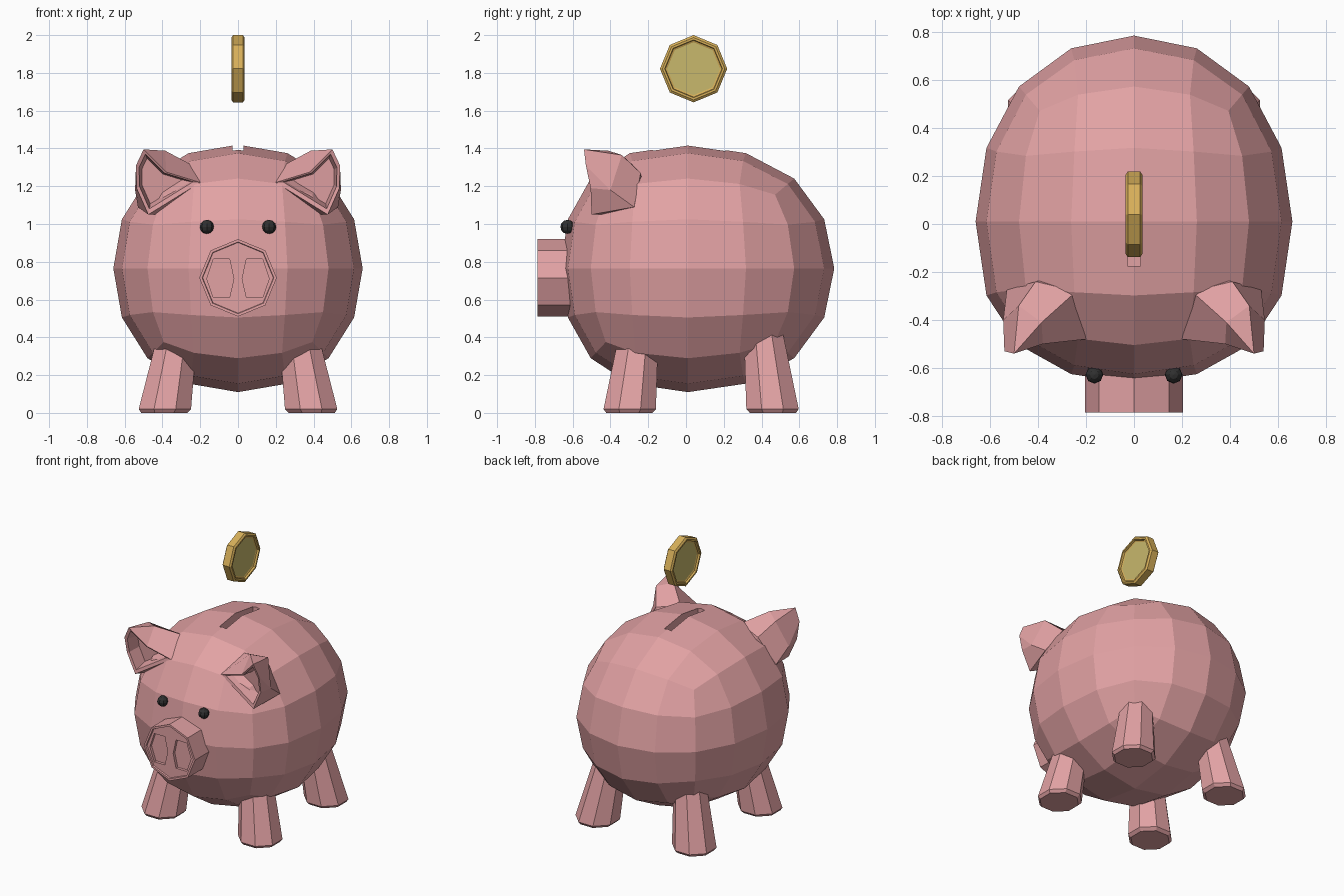
import bpy, bmesh, math
from mathutils import Vector

if "Cube" in bpy.data.objects:
    bpy.data.objects.remove(bpy.data.objects["Cube"])


def material(name, rgb):
    m = bpy.data.materials.new(name)
    m.diffuse_color = (*rgb, 1)
    m.use_nodes = True
    m.node_tree.nodes["Principled BSDF"].inputs["Base Color"].default_value = m.diffuse_color
    return m


PINK = material("pink", (0.76, 0.36, 0.37))
GOLD = material("gold", (0.68, 0.43, 0.10))
PALE = material("pale_gold", (0.58, 0.48, 0.15))
DARK = material("dark", (0.03, 0.03, 0.03))


def build(name, verts, faces, mat=None):
    me = bpy.data.meshes.new(name)
    me.from_pydata([tuple(v) for v in verts], [], faces)
    bm = bmesh.new()
    bm.from_mesh(me)
    bmesh.ops.recalc_face_normals(bm, faces=bm.faces)
    bm.to_mesh(me)
    bm.free()
    if mat:
        me.materials.append(mat)
    ob = bpy.data.objects.new(name, me)
    bpy.context.collection.objects.link(ob)
    return ob


def loft(name, rings, mat=None):
    """Skin a list of equal-length point rings and cap both ends."""
    n = len(rings[0])
    verts = [p for r in rings for p in r]
    faces = [(k * n + i, k * n + (i + 1) % n, (k + 1) * n + (i + 1) % n, (k + 1) * n + i)
             for k in range(len(rings) - 1) for i in range(n)]
    faces += [tuple(range(n)), tuple(range(len(verts) - n, len(verts)))]
    return build(name, verts, faces, mat)


def ngon(n, r, turn=0.0):
    return [(r * math.cos(turn + 2 * math.pi * i / n), r * math.sin(turn + 2 * math.pi * i / n))
            for i in range(n)]


def box(name, lo, hi):
    ring = [(lo[0], lo[1]), (hi[0], lo[1]), (hi[0], hi[1]), (lo[0], hi[1])]
    return loft(name, [[(x, y, z) for x, y in ring] for z in (lo[2], hi[2])])


def cut(ob, cutter):
    mod = ob.modifiers.new("cut", 'BOOLEAN')
    mod.operation = 'DIFFERENCE'
    mod.solver = 'EXACT'
    mod.object = cutter
    cutter.hide_render = True
    cutter.hide_set(True)


# body: subdivided cube, longer at the back and blunter at the face
bpy.ops.mesh.primitive_cube_add(size=2)
body = bpy.context.object
body.name = "body"
sub = body.modifiers.new("round", 'SUBSURF')
sub.levels = sub.render_levels = 2
dg = bpy.context.evaluated_depsgraph_get()
mesh = bpy.data.meshes.new_from_object(body.evaluated_get(dg))
body.modifiers.clear()
body.data = mesh
top = max(v.co.z for v in mesh.vertices)
for v in mesh.vertices:
    x, y, z = v.co / top
    y = 0.01 + 0.775 * y if y > -1e-4 else 0.01 - 0.675 * (-y) ** 0.85
    v.co = (0.66 * x, y, 0.765 + 0.655 * z)
for p in mesh.polygons:
    p.use_smooth = False
mesh.materials.clear()
mesh.materials.append(PINK)

# coin slot
cut(body, box("slot_cutter", (-0.028, -0.175, 1.30), (0.028, 0.21, 1.55)))

# snout: octagonal block with a thin rim and two hexagonal nostrils
snout = loft("snout", [[(x, y, 0.715 + z) for x, z in ngon(8, r)]
                       for y, r in ((-0.55, 0.205), (-0.785, 0.205), (-0.785, 0.19), (-0.775, 0.187))], PINK)
nostril = [(0.022, 0.71), (0.045, 0.815), (0.13, 0.815), (0.165, 0.71), (0.13, 0.61), (0.045, 0.61)]
for s, side in ((1, "right"), (-1, "left")):
    cut(snout, loft(f"nostril_cutter_{side}",
                    [[(s * x, y, z) for x, z in nostril] for y in (-0.83, -0.755)]))

    # eye
    bpy.ops.mesh.primitive_uv_sphere_add(segments=8, ring_count=6, radius=0.037,
                                         location=(s * 0.165, -0.628, 0.985))
    bpy.context.object.name = f"eye_{side}"
    bpy.context.object.data.materials.append(DARK)

    # legs: octagonal, leaning in towards the body
    for part, y0, y1 in (("front", -0.30, -0.25), ("back", 0.46, 0.41)):
        rings = []
        for z, r, t in ((0, 0.132, 0), (0.02, 0.15, 0.04), (0.42, 0.112, 1)):
            cx, cy = 0.39 - 0.07 * t, y0 + (y1 - y0) * t
            rings.append([(s * (cx + a), cy + b, z) for a, b in ngon(8, r, math.pi / 8)])
        loft(f"{part}_leg_{side}", rings, PINK)

    # ear: hood around a hollow front
    rim = [Vector(p) for p in ((0.20, -0.48, 1.22), (0.38, -0.50, 1.275), (0.50, -0.54, 1.395),
                               (0.54, -0.53, 1.31), (0.537, -0.505, 1.19), (0.475, -0.50, 1.05))]
    hood = [Vector(p) for p in ((0.24, -0.28, 1.31), (0.41, -0.24, 1.27), (0.53, -0.275, 1.09),
                                (0.385, -0.41, 1.388), (0.48, -0.34, 1.365), (0.545, -0.40, 1.18))]
    mid = sum(rim, Vector()) / 6
    lip = [p.lerp(mid, 0.16) + Vector((0, 0.005, 0)) for p in rim]
    floor = [p.lerp(mid, 0.3) + Vector((0, 0.10, 0)) for p in rim]
    root = [Vector((0.25, -0.2, 1.05))]
    pts = rim + hood + lip + floor + root
    faces = [(6, 7, 10, 9), (7, 8, 11, 10), (9, 10, 2), (10, 11, 3, 2),
             (0, 6, 9, 1), (1, 9, 2), (8, 5, 4, 11), (11, 4, 3),
             (0, 6, 24), (6, 7, 24), (7, 8, 24), (8, 5, 24), (5, 0, 24),
             tuple(range(18, 24))]
    for a in (0, 12):
        b = a + 12 if a == 0 else 18
        faces += [(a + i, a + (i + 1) % 6, b + (i + 1) % 6, b + i) for i in range(6)]
    build(f"ear_{side}", [(s * p.x, p.y, p.z) for p in pts], faces, PINK)

# coin: chamfered octagon with a recessed pale disc on each side
half = [(0.018, 0.140), (0.022, 0.150), (0.035, 0.153), (0.035, 0.165), (0.026, 0.178)]
profile = [(-x, r) for x, r in half] + [(x, r) for x, r in reversed(half)]
coin = loft("coin", [[(x, 0.04 + a, 1.822 + b) for a, b in ngon(8, r)] for x, r in profile], GOLD)
coin.data.materials.append(PALE)
for p in coin.data.polygons:
    if len(p.vertices) == 8:
        p.material_index = 1
